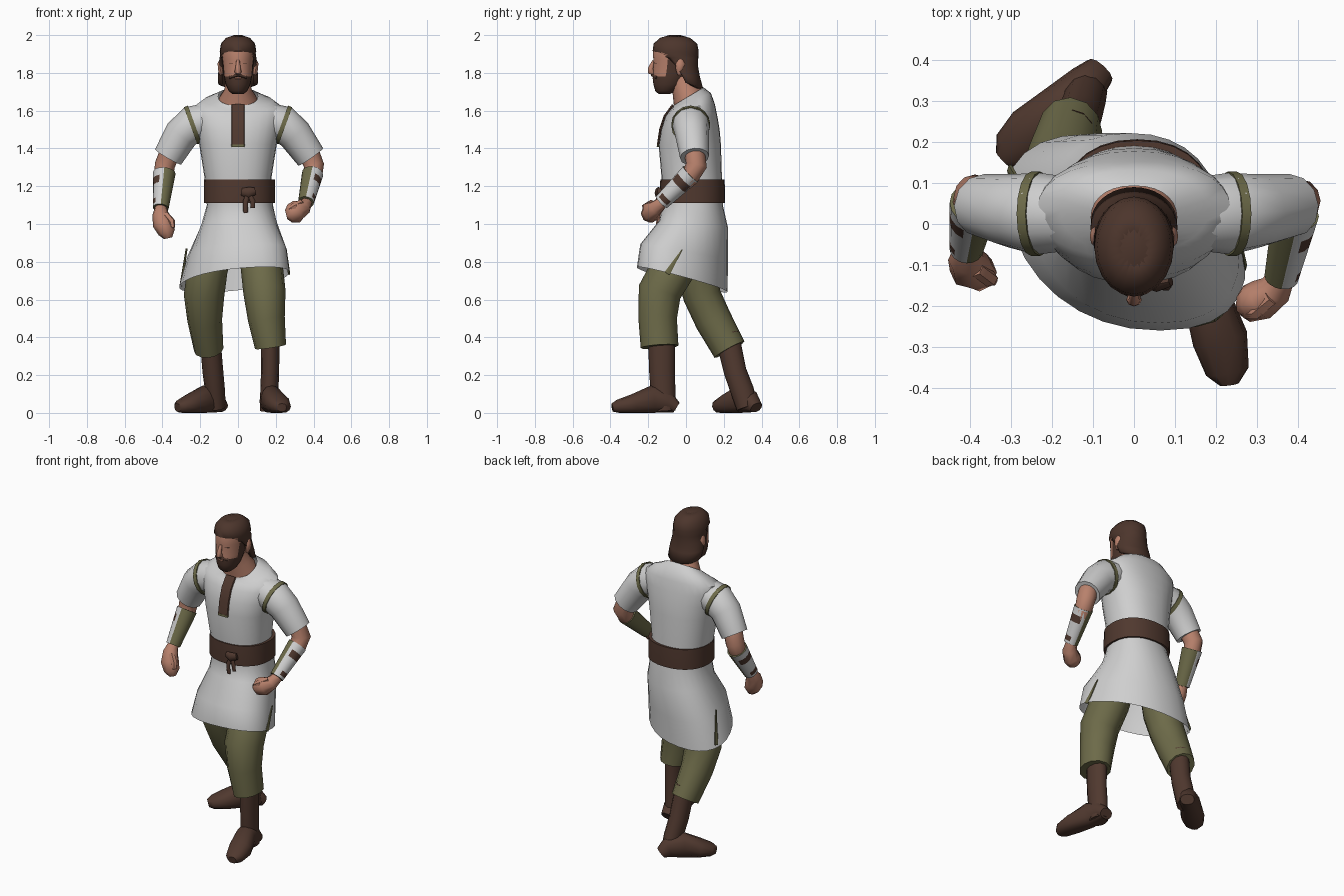
import bpy, bmesh, math
from mathutils import Vector

COL = {"cloth white": (.62, .62, .62), "trim olive": (.152, .145, .066),
       "leather brown": (.08, .04, .028), "hair brown": (.073, .036, .025),
       "skin": (.48, .22, .15)}
MAT = {}
for k, c in COL.items():
    MAT[k] = bpy.data.materials.new(k)
    MAT[k].diffuse_color = (*c, 1)
WHITE, OLIVE, LEATHER, HAIR, SKIN = COL


def build(name, rings, mats, rule=None, wrap=True, caps=True, angle=50):
    """Skin a list of point rings; rule(centre, ring index) picks the material."""
    bm = bmesh.new()
    vs = [[bm.verts.new(p) for p in r] for r in rings]
    n = len(rings[0])
    for i in range(len(vs) - 1):
        for j in range(n if wrap else n - 1):
            k = (j + 1) % n
            f = bm.faces.new((vs[i][j], vs[i][k], vs[i + 1][k], vs[i + 1][j]))
            if rule:
                f.material_index = rule(f.calc_center_median(), i)
    if caps:
        for i in (0, -1):
            f = bm.faces.new(vs[i])
            if rule:
                f.material_index = rule(f.calc_center_median(), i)
    bmesh.ops.remove_doubles(bm, verts=bm.verts, dist=1e-5)
    bmesh.ops.recalc_face_normals(bm, faces=bm.faces)
    me = bpy.data.meshes.new(name)
    bm.to_mesh(me)
    bm.free()
    for m in mats:
        me.materials.append(MAT[m])
    ob = bpy.data.objects.new(name, me)
    bpy.context.collection.objects.link(ob)
    bpy.ops.object.select_all(action='DESELECT')
    ob.select_set(True)
    bpy.context.view_layer.objects.active = ob
    bpy.ops.object.shade_smooth_by_angle(angle=math.radians(angle))
    return ob


def power(v, p):
    return math.copysign(abs(v) ** (2 / p), v)


def oval(z, cx, cy, rx, ry, tilt=0, shear=0, roll=0, span=180, n=16, p=2, wrap=True):
    """Near-horizontal ring, measured round from the back (+y)."""
    out = []
    for k in range(n if wrap else n + 1):
        t = math.radians(-span + 2 * span * k / n)
        y = ry * power(math.cos(t), p)
        x = rx * power(math.sin(t), p) - shear * y
        out.append(Vector((cx + x, cy + y, z + tilt * y + roll * x)))
    return out


def tube(name, pts, mats, rule=None, ref=(1, 0, 0), n=12, p=2, floor=False, angle=50):
    """Rings (x, y, z, ra, rb) set square to a path; ra lies along ref."""
    P = [Vector(q[:3]) for q in pts]
    rings = []
    for i, q in enumerate(pts):
        d = (P[min(i + 1, len(P) - 1)] - P[max(i - 1, 0)]).normalized()
        u = Vector(ref)
        u = (u - d * u.dot(d)).normalized()
        v = d.cross(u)
        r = []
        for k in range(n):
            t = 2 * math.pi * k / n
            w = P[i] + u * q[3] * power(math.cos(t), p) + v * q[4] * power(math.sin(t), p)
            if floor:
                w.z = max(w.z, 0)
            r.append(w)
        rings.append(r)
    return build(name, rings, mats, rule, angle=angle)


# Tunic: skewed hem (follows the stride) up to tilted neckline
body = [(.705, -.02, -.02, .275, .24, -.25, .35, .06), (.85, -.005, -.01, .25, .232, -.18, .28, .03),
        (1.0, .007, .04, .2, .182, -.1, .1), (1.1, .01, .035, .175, .16),
        (1.25, 0, .03, .178, .16), (1.42, 0, .02, .205, .165),
        (1.5, 0, .023, .222, .155), (1.57, 0, .028, .238, .138),
        (1.62, 0, .035, .236, .118, .12), (1.655, 0, .032, .18, .1, .38),
        (1.675, 0, .013, .105, .08, .6)]
build("tunic", [oval(*b, n=28, p=2.25) for b in body], [WHITE], caps=False)

# Placket, belt, knot and belt ends
tube("placket", [(0, -.147, 1.42, .035, .007), (0, -.135, 1.5, .035, .007),
                 (0, -.112, 1.57, .035, .007), (0, -.083, 1.61, .035, .007),
                 (0, -.068, 1.63, .035, .007)], [LEATHER], n=8, p=6)
tube("placket_trim", [(0, -.148, 1.408, .035, .007), (0, -.147, 1.42, .036, .007)], [OLIVE], n=8, p=6)
build("belt", [oval(z, .008, .034, rx, ry, n=28, p=2.25)
               for z, rx, ry in ((1.11, .188, .172), (1.17, .188, .173), (1.235, .187, .17))], [LEATHER])
tube("belt_knot", [(.02, -.14, 1.17, .02, .012), (.055, -.148, 1.165, .03, .018),
                   (.09, -.14, 1.175, .02, .012)], [LEATHER], ref=(0, 0, 1), n=8)
for k, (x, z) in enumerate(((.04, 1.06), (.078, 1.085))):
    tube("belt_end_%d" % k, [(.055, -.145, 1.17, .01, .008), (x, -.155, 1.12, .014, .008),
                             (x, -.15, z, .012, .008)], [LEATHER], n=6)

# Side slit trim
tube("slit_trim_right", [(.27, -.1, .738, .006, .018), (.254, -.02, .865, .004, .003)], [OLIVE], n=6)
tube("slit_trim_left", [(-.302, .13, .672, .008, .016), (-.272, .09, .87, .005, .003)], [OLIVE], n=6)

# Sleeves and armhole trim
for s, side in ((1, "right"), (-1, "left")):
    e = .385 if s > 0 else .37
    tube("sleeve_" + side, [(s * .16, .025, 1.55, .09, .09), (s * .235, .025, 1.53, .1, .1),
                            (s * .3, .032, 1.475, .09, .092), (s * e, .045, 1.355, .077, .08)],
         [WHITE], ref=(0, 1, 0), n=12)
    tube("armhole_trim_" + side, [(s * .229, .025, 1.528, .103, .105), (s * .251, .025, 1.52, .103, .104)],
         [OLIVE], ref=(0, 1, 0), n=16)


def bracer(name, a, b, ra, rb, s):
    """Six-segment cuff: olive inside, white outside with two brown bands."""
    a, b = Vector(a), Vector(b)
    cuts = (0, .2, .4, .6, .8, .93, 1)
    pts = [(*a.lerp(b, t), ra + (rb - ra) * t, ra + (rb - ra) * t) for t in cuts]

    def rule(c, i):
        t = max(0, min(1, (c - a).dot(b - a) / (b - a).length_squared))
        off = s * (c.x - a.lerp(b, t).x)
        if off < .005:
            return 1
        return 2 if i in (1, 4) and off > .025 else 0
    tube(name, pts, [WHITE, OLIVE, LEATHER], rule, n=16)


# Forearms, bracers, fists
tube("elbow_right", [(.375, .045, 1.38, .055, .055), (.402, .055, 1.31, .054, .056),
                     (.395, .02, 1.25, .05, .05), (.36, -.12, 1.115, .032, .032)], [SKIN])
bracer("bracer_right", (.395, .025, 1.265), (.36, -.13, 1.115), .057, .042, 1)
tube("fist_right", [(.362, -.125, 1.115, .032, .032), (.345, -.16, 1.085, .042, .042),
                    (.31, -.185, 1.065, .06, .05), (.275, -.195, 1.055, .05, .045),
                    (.255, -.195, 1.05, .025, .025)], [SKIN], ref=(0, 0, 1), n=8)
tube("thumb_right", [(.335, -.18, 1.11, .02, .02), (.295, -.215, 1.09, .02, .02),
                     (.27, -.22, 1.075, .012, .012)], [SKIN], ref=(0, 0, 1), n=6)
tube("elbow_left", [(-.36, .05, 1.38, .055, .055), (-.388, .065, 1.31, .054, .056),
                    (-.392, .045, 1.25, .05, .05), (-.408, -.06, 1.08, .032, .032)], [SKIN])
bracer("bracer_left", (-.39, .05, 1.27), (-.409, -.06, 1.085), .06, .042, -1)
tube("fist_left", [(-.409, -.06, 1.085, .032, .032), (-.41, -.085, 1.05, .044, .042),
                   (-.397, -.11, 1.0, .055, .05), (-.377, -.12, .955, .045, .045),
                   (-.37, -.12, .925, .022, .022)], [SKIN], n=8)
tube("thumb_left", [(-.385, -.11, 1.05, .02, .02), (-.35, -.135, 1.01, .02, .02),
                    (-.345, -.14, .98, .012, .012)], [SKIN], n=6)

# Trousers
tube("trouser_right", [(.09, .04, .95, .07, .09), (.125, -.06, .78, .112, .118), (.14, -.14, .64, .112, .115),
                       (.15, -.15, .5, .098, .102), (.172, -.14, .35, .083, .1)], [OLIVE])
tube("trouser_left", [(-.08, .06, .95, .07, .09), (-.16, .055, .77, .108, .115), (-.18, .085, .62, .107, .1),
                      (-.176, .145, .49, .092, .098), (-.155, .23, .335, .078, .09)], [OLIVE])

# Boots: shafts and feet
tube("boot_shaft_right", [(.17, -.13, .42, .05, .072), (.17, -.127, .22, .048, .068),
                          (.166, -.122, .12, .048, .066), (.166, -.115, .01, .05, .06)], [LEATHER])
tube("boot_shaft_left", [(-.15, .215, .42, .055, .065), (-.133, .26, .22, .055, .06),
                         (-.122, .297, .12, .053, .062), (-.115, .325, .03, .05, .058)], [LEATHER])
foot = [(.028, .03, .04), (.06, .06, .052), (.07, .075, .058),
        (.047, .052, .068), (.034, .036, .053), (.028, .022, .025)]
right = [(.165, -.05), (.165, -.1), (.178, -.18), (.21, -.28), (.228, -.36), (.232, -.39)]
left = [(-.085, .372), (-.115, .34), (-.18, .285), (-.25, .222), (-.3, .178), (-.32, .16)]
for side, path in (("right", right), ("left", left)):
    tube("boot_foot_" + side, [(*q, *f) for q, f in zip(path, foot)],
         [LEATHER], ref=(0, 0, 1), n=12, p=2.3, floor=True)

# Neck
build("neck", [oval(1.6, 0, .03, .11, .08, .4), oval(1.667, 0, .011, .1, .075, .58),
               oval(1.71, 0, -.005, .072, .065, .4), oval(1.8, 0, -.04, .06, .065)], [SKIN])

# Head with beard and sideburns
head = [(1.688, -.115, .03, .03), (1.705, -.105, .05, .058), (1.74, -.09, .066, .083),
        (1.782, -.078, .075, .098), (1.80, -.073, .077, .101), (1.84, -.066, .08, .108),
        (1.87, -.063, .084, .11), (1.91, -.06, .086, .115), (1.95, -.06, .08, .1)]


def beard(c, i):
    if c.z < 1.782:
        return 1
    return 1 if c.z < 1.87 and -.11 < c.y < -.02 else 0


build("head", [oval(z, 0, cy, rx, ry, n=20) for z, cy, rx, ry in head], [SKIN, HAIR], beard)
tube("moustache", [(-.045, -.155, 1.775, .008, .006), (0, -.18, 1.79, .009, .007),
                   (.045, -.155, 1.775, .008, .006)], [HAIR], ref=(0, 0, 1), n=6)
tube("mouth", [(-.016, -.174, 1.772, .005, .004), (.016, -.174, 1.772, .005, .004)],
     [SKIN], ref=(0, 0, 1), n=6)
tube("nose", [(0, -.17, 1.865, .009, .008), (0, -.187, 1.825, .014, .014),
              (0, -.185, 1.805, .019, .018), (0, -.172, 1.795, .012, .008)], [SKIN], n=8)
for s, side in ((1, "right"), (-1, "left")):
    tube("eye_" + side, [(s * .024, -.166, 1.852, .002, .003), (s * .046, -.152, 1.852, .002, .003)],
         [HAIR], ref=(0, 0, 1), n=6)
    tube("ear_" + side, [(s * .088, -.035, 1.79, .01, .01), (s * .094, -.035, 1.82, .012, .02),
                         (s * .096, -.03, 1.85, .012, .024), (s * .09, -.03, 1.87, .008, .014)],
         [SKIN], n=8)

# Hair: arcs at the back and sides that close into a crown
hair = [(1.745, .005, .105, .085, -.3, 95), (1.79, -.012, .106, .085, -.1, 98),
        (1.84, -.035, .1, .098, 0, 102), (1.88, -.045, .098, .11, 0, 118),
        (1.915, -.055, .097, .122, 0, 180), (1.955, -.056, .09, .115, 0, 180),
        (1.985, -.058, .064, .08, 0, 180), (2.0, -.06, .02, .03, 0, 180)]
ob = build("hair", [oval(z, 0, cy, rx, ry, tl, span=sp, n=20, wrap=False)
                    for z, cy, rx, ry, tl, sp in hair], [HAIR], wrap=False, caps=False)
m = ob.modifiers.new("thickness", 'SOLIDIFY')
m.thickness = .022
build("hair_crown", [oval(1.985, 0, -.058, .062, .078), oval(2.0, 0, -.06, .021, .031)], [HAIR])
